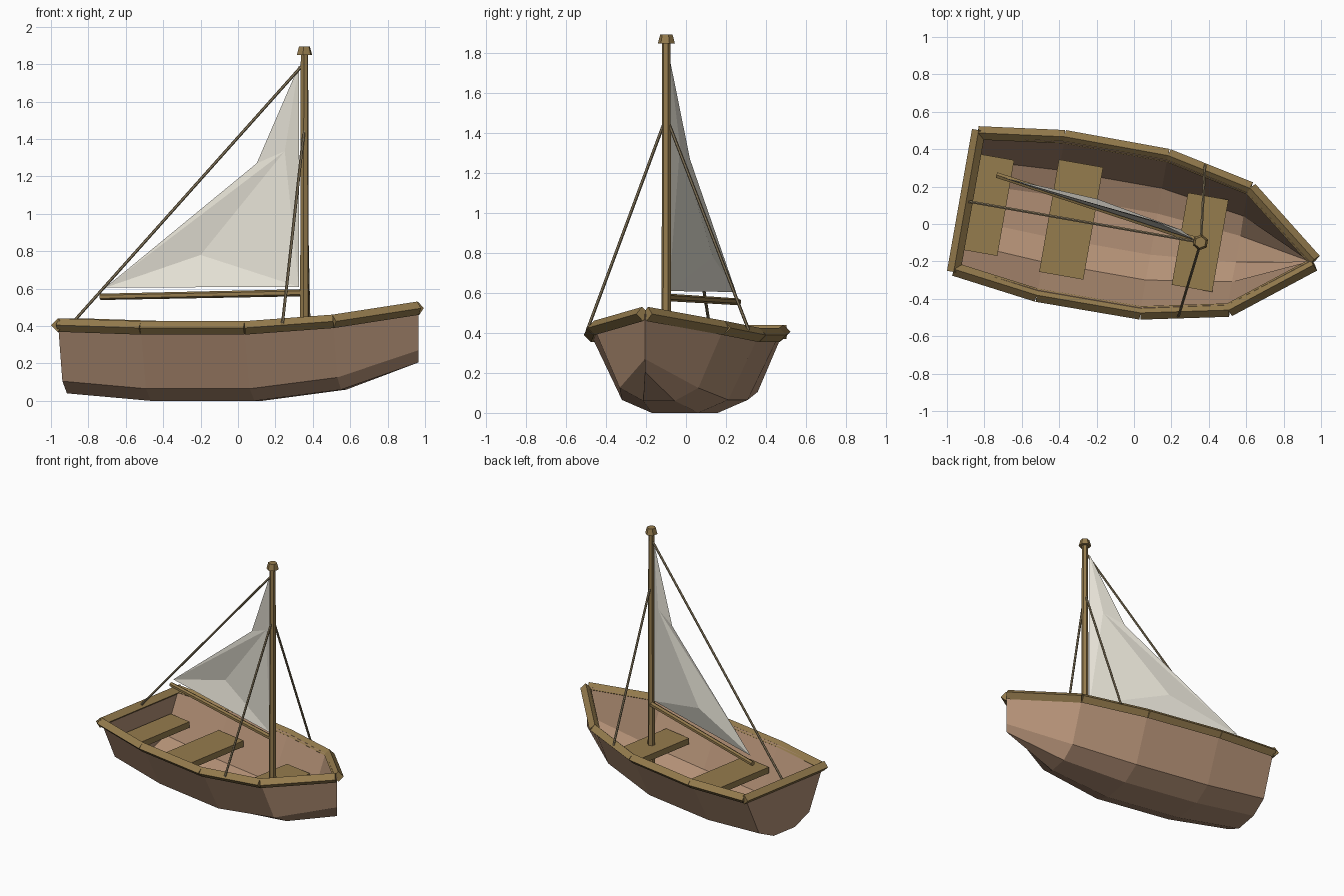
import bpy, bmesh, math
from mathutils import Vector, Matrix

if "Cube" in bpy.data.objects:
    bpy.data.objects.remove(bpy.data.objects["Cube"])

# The boat is laid out along local x (bow forward), then turned 10 degrees
ROOT = Matrix.Rotation(math.radians(-10), 4, 'Z') @ Matrix.Translation((0, -0.035, 0))


def material(name, rgb):
    m = bpy.data.materials.new(name)
    m.diffuse_color = (*rgb, 1)
    m.use_nodes = True
    m.node_tree.nodes["Principled BSDF"].inputs["Base Color"].default_value = m.diffuse_color
    return m


PLANK = material("plank_brown", (0.45, 0.28, 0.18))
WOOD = material("trim_wood", (0.30, 0.20, 0.075))
CLOTH = material("sail_cloth", (0.80, 0.77, 0.68))
ROPE = material("rope", (0.27, 0.21, 0.12))


def finish(name, bm, mat, matrix=None):
    mesh = bpy.data.meshes.new(name)
    bmesh.ops.recalc_face_normals(bm, faces=bm.faces)
    bm.to_mesh(mesh)
    bm.free()
    mesh.materials.append(mat)
    ob = bpy.data.objects.new(name, mesh)
    bpy.context.collection.objects.link(ob)
    ob.matrix_world = ROOT @ (matrix or Matrix())
    return ob


def beam(name, a, b, r1, r2, sides, mat):
    """Straight faceted rod from a to b."""
    a, b = Vector(a), Vector(b)
    d = b - a
    bm = bmesh.new()
    bmesh.ops.create_cone(bm, cap_ends=True, segments=sides, radius1=r1,
                          radius2=r2, depth=d.length)
    rot = d.to_track_quat('Z', 'Y').to_matrix().to_4x4()
    return finish(name, bm, mat, Matrix.Translation((a + b) / 2) @ rot)


# Hull stations: x, rail half width, chine half width, floor half width, rail z, floor z
STATIONS = [(-0.905, 0.37, 0.24, 0.10, 0.405, 0.04),
            (-0.446, 0.43, 0.27, 0.118, 0.39, 0.0),
            (0.117, 0.427, 0.27, 0.118, 0.39, 0.0),
            (0.58, 0.33, 0.20, 0.08, 0.425, 0.06),
            (0.985, 0.0, 0.0, 0.0, 0.495, 0.205)]

# Hull: lofted sections plus transom, thickened inward
bm = bmesh.new()
rings = []
for x, w, c, f, zt, zb in STATIONS:
    half = [(w, zt), (c, zb + 0.065), (f, zb)]
    section = half + [(-y, z) for y, z in reversed(half)]
    rings.append([bm.verts.new((x, y, z)) for y, z in section])
for r, s in zip(rings, rings[1:]):
    for i in range(5):
        bm.faces.new((r[i], r[i + 1], s[i + 1], s[i]))
bm.faces.new(rings[0])
bmesh.ops.remove_doubles(bm, verts=bm.verts, dist=0.0005)
hull = finish("hull", bm, PLANK)
# Make sure normals face outward (floor points down)
low = min(hull.data.polygons, key=lambda p: p.center.z)
if low.normal.z > 0:
    hull.data.flip_normals()
shell = hull.modifiers.new("shell", 'SOLIDIFY')
shell.thickness = 0.03
shell.offset = -1

# Rails: diamond section beams along each side and across the stern
for side, label in ((1, "left"), (-1, "right")):
    pts = [(s[0], side * max(s[1], 0.012), s[4]) for s in STATIONS]
    for i, (a, b) in enumerate(zip(pts, pts[1:])):
        beam(f"rail_{label}_{i + 1}", a, b, 0.036, 0.036, 4, WOOD)
x, w, z = STATIONS[0][0], STATIONS[0][1], STATIONS[0][4]
beam("rail_stern", (x, -w - 0.015, z), (x, w + 0.015, z), 0.036, 0.036, 4, WOOD)

# Seats
for name, sx, width, length in (("stern_seat", -0.78, 0.18, 0.52),
                                ("middle_seat", -0.335, 0.24, 0.61),
                                ("mast_seat", 0.365, 0.22, 0.50)):
    bm = bmesh.new()
    bmesh.ops.create_cube(bm, size=1)
    bmesh.ops.scale(bm, vec=(width, length, 0.045), verts=bm.verts)
    finish(name, bm, WOOD, Matrix.Translation((sx, 0, 0.25)))

# Mast, cap and boom
M = 0.367
beam("mast", (M, 0, 0.04), (M, 0, 1.86), 0.026, 0.021, 6, WOOD)
beam("mast_cap", (M, 0, 1.85), (M, 0, 1.895), 0.043, 0.031, 6, WOOD)


def local(x, y, z):
    return ROOT.inverted() @ Vector((x, y, z))


beam("boom", local(0.345, -0.09, 0.578), local(-0.735, 0.262, 0.556), 0.019, 0.017, 6, WOOD)

# Sail: a few facets bulging to the left
bm = bmesh.new()
tack, clew, head, leech, belly, upper = [bm.verts.new(local(*p)) for p in (
    (0.325, -0.085, 0.61), (-0.71, 0.25, 0.605), (0.325, -0.085, 1.79),
    (0.10, 0.02, 1.27), (-0.20, 0.135, 0.78), (0.25, -0.03, 1.335))]
for tri in ((tack, clew, belly), (tack, belly, upper), (clew, upper, belly),
            (clew, leech, upper), (leech, head, upper), (tack, upper, head)):
    bm.faces.new(tri)
finish("sail", bm, CLOTH)

# Rigging: backstay and two shrouds
beam("backstay", (M - 0.015, 0, 1.79), (-0.89, 0, 0.42), 0.008, 0.008, 6, ROPE)
for side, label in ((1, "left"), (-1, "right")):
    beam(f"shroud_{label}", (M, side * 0.012, 1.45), (0.32, side * 0.41, 0.415),
         0.008, 0.008, 6, ROPE)
